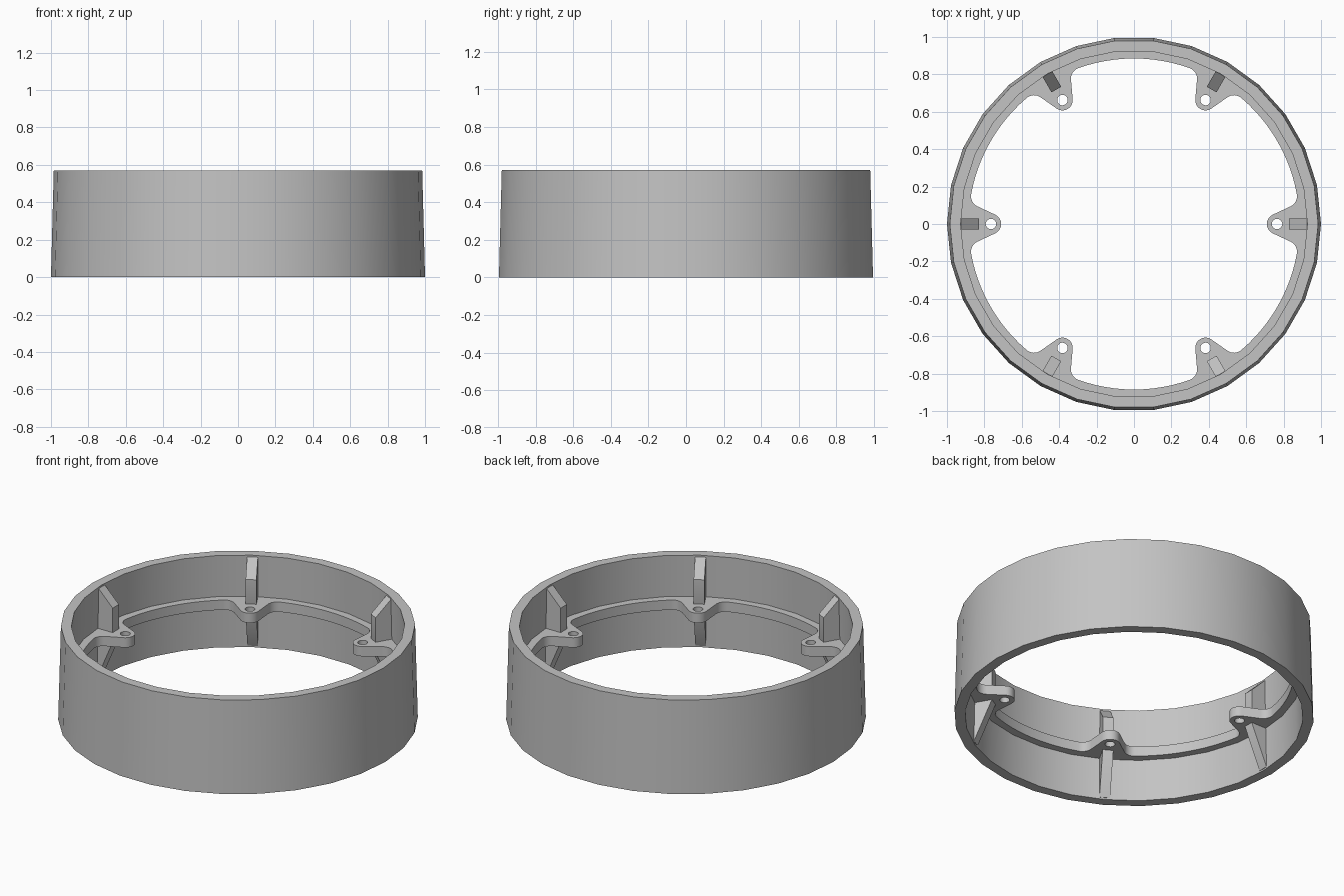
import bpy
import bmesh
from math import sin, cos, asin, radians, pi, tau
from mathutils import Matrix, Vector

cube = bpy.data.objects.get("Cube")
if cube:
    bpy.data.objects.remove(cube, do_unlink=True)

SIDES = 30
EARS = 6

grey = bpy.data.materials.new("plain_grey")
grey.use_nodes = True
grey.diffuse_color = (0.55, 0.55, 0.55, 1)
grey.node_tree.nodes["Principled BSDF"].inputs["Base Color"].default_value = grey.diffuse_color


def finish(obj):
    """Weld the mesh, fix normals, colour it and smooth its shallow edges."""
    bm = bmesh.new()
    bm.from_mesh(obj.data)
    bmesh.ops.remove_doubles(bm, verts=bm.verts, dist=0.0001)
    bmesh.ops.recalc_face_normals(bm, faces=bm.faces)
    bm.to_mesh(obj.data)
    bm.free()
    obj.data.materials.clear()
    obj.data.materials.append(grey)
    bpy.ops.object.select_all(action="DESELECT")
    obj.select_set(True)
    bpy.context.view_layer.objects.active = obj
    bpy.ops.object.shade_smooth_by_angle(angle=radians(30))


def mesh_object(name, bm):
    mesh = bpy.data.meshes.new(name)
    bm.to_mesh(mesh)
    bm.free()
    obj = bpy.data.objects.new(name, mesh)
    bpy.context.collection.objects.link(obj)
    return obj


def arc(cx, cy, r, start, end, steps):
    return [Vector((cx + r * cos(t), cy + r * sin(t)))
            for t in (start + (end - start) * i / steps for i in range(steps + 1))]


def rotated(points, angle):
    turn = Matrix.Rotation(angle, 2)
    return [turn @ p for p in points]


# Outer wall: tapered band, thin rim at top and bottom
bm = bmesh.new()
section = [(1.0, 0), (0.985, 0.57), (0.927, 0.57), (0.94, 0)]
rings = [[bm.verts.new((r * cos(tau * i / SIDES), r * sin(tau * i / SIDES), z))
          for i in range(SIDES)] for r, z in section]
for a, b in zip(rings, rings[1:] + rings[:1]):
    for i in range(SIDES):
        j = (i + 1) % SIDES
        bm.faces.new((a[i], a[j], b[j], b[i]))
finish(mesh_object("outer_wall", bm))

# Flange outline: rounded ears blended by fillets into the inner circle
RING, EAR_AT, EAR_R, FILLET, HOLE = 0.885, 0.765, 0.055, 0.06, 0.028
slope = radians(25)
phi = slope + asin((EAR_R + FILLET - EAR_AT * sin(slope)) / (RING - FILLET))
half = arc(EAR_AT, 0, EAR_R, pi, slope + pi / 2, 6)
half += arc((RING - FILLET) * cos(phi), (RING - FILLET) * sin(phi), FILLET,
            slope - pi / 2, phi, 8)
ear = [Vector((p.x, -p.y)) for p in reversed(half[1:])] + half
step = tau / EARS
span = ear + arc(0, 0, RING, phi, step - phi, 12)[1:-1]
inner = [p for k in range(EARS) for p in rotated(span, k * step)]
hole = arc(EAR_AT, 0, HOLE, 0, tau, 20)[:-1]
loops = [arc(0, 0, 0.955, 0, tau, SIDES)[:-1], inner]
loops += [rotated(hole, k * step) for k in range(EARS)]

# Flange: filled flat outline given thickness
curve = bpy.data.curves.new("flange", "CURVE")
curve.dimensions = "2D"
curve.fill_mode = "BOTH"
curve.extrude = 0.03
for loop in loops:
    spline = curve.splines.new("POLY")
    spline.points.add(len(loop) - 1)
    for point, p in zip(spline.points, loop):
        point.co = (p.x, p.y, 0, 1)
    spline.use_cyclic_u = True
flange = bpy.data.objects.new("flange", curve)
flange.location.z = 0.285
bpy.context.collection.objects.link(flange)
bpy.ops.object.select_all(action="DESELECT")
flange.select_set(True)
bpy.context.view_layer.objects.active = flange
bpy.ops.object.convert(target="MESH")
finish(bpy.context.view_layer.objects.active)

# Ribs: one upright gusset behind each ear
rib = [(0.955, 0.01), (0.936, 0.01), (0.83, 0.255),
       (0.83, 0.465), (0.925, 0.56), (0.955, 0.56)]
for k in range(EARS):
    bm = bmesh.new()
    face = bm.faces.new([bm.verts.new((r, -0.03, z)) for r, z in rib])
    extruded = bmesh.ops.extrude_face_region(bm, geom=[face])["geom"]
    moved = [v for v in extruded if isinstance(v, bmesh.types.BMVert)]
    bmesh.ops.translate(bm, verts=moved, vec=(0, 0.06, 0))
    bmesh.ops.rotate(bm, verts=bm.verts, matrix=Matrix.Rotation(k * step, 3, "Z"))
    finish(mesh_object(f"rib_{k + 1}", bm))
